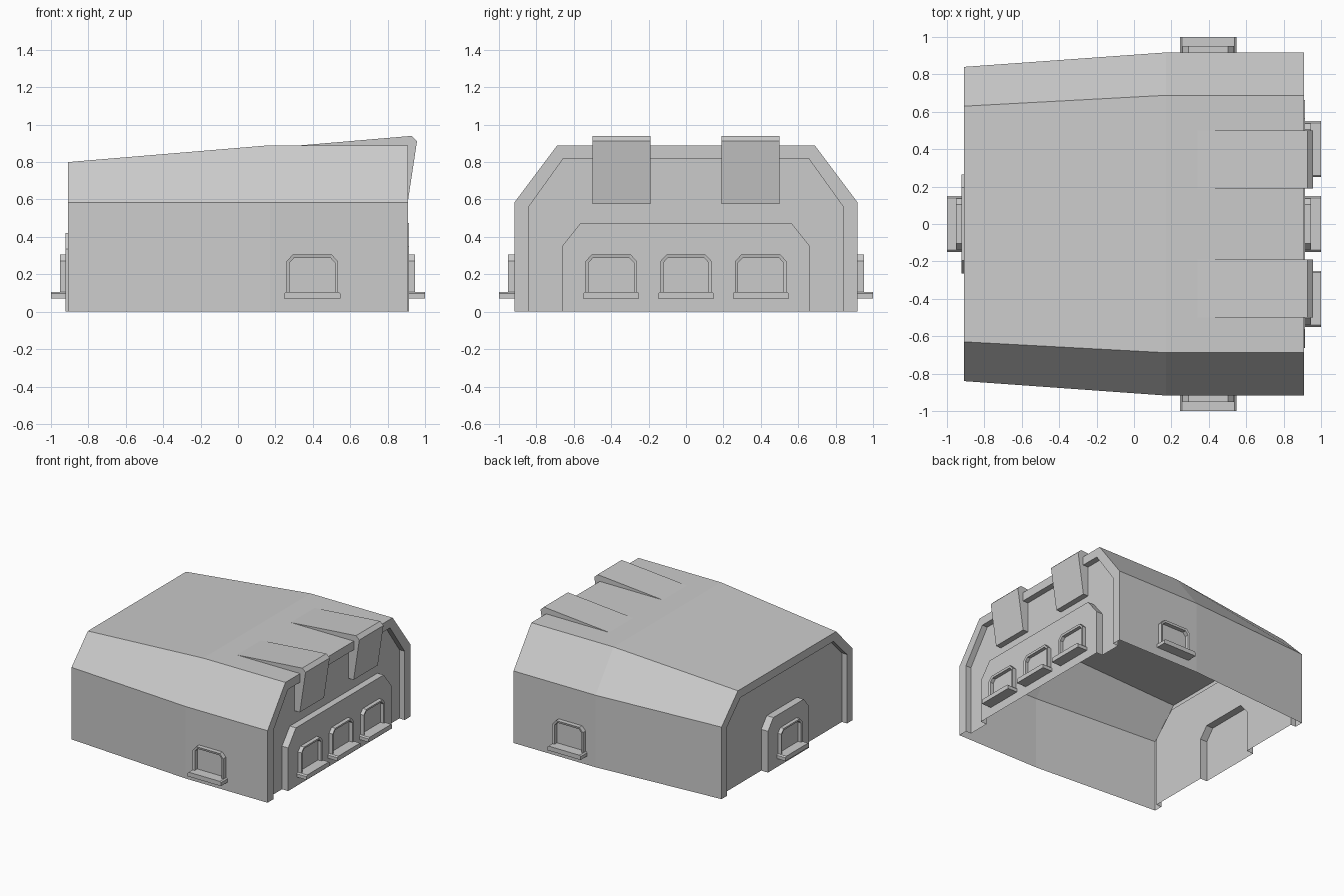
import bpy, bmesh, math
from mathutils import Matrix, Vector

if "Cube" in bpy.data.objects:
    bpy.data.objects.remove(bpy.data.objects["Cube"])


def loft(name, sections, caps=False, closed=False, matrix=Matrix()):
    """Skin equal-length point rows into one flat-shaded surface."""
    bm = bmesh.new()
    rows = [[bm.verts.new(matrix @ Vector(p)) for p in s] for s in sections]
    n = len(rows[0])
    for a, b in zip(rows, rows[1:]):
        for i in range(n if closed else n - 1):
            j = (i + 1) % n
            bm.faces.new((a[i], a[j], b[j], b[i]))
    if caps:
        bm.faces.new(rows[0][::-1])
        bm.faces.new(rows[-1])
    bmesh.ops.recalc_face_normals(bm, faces=bm.faces)
    mesh = bpy.data.meshes.new(name)
    bm.to_mesh(mesh)
    bm.free()
    ob = bpy.data.objects.new(name, mesh)
    bpy.context.collection.objects.link(ob)
    return ob


def arch(w, shoulder, top_w, top, base=0.0):
    """Flat-topped arch with chamfered shoulders, open at the bottom."""
    half = [(w, base), (w, shoulder), (top_w, top)]
    return half + [(-a, b) for a, b in reversed(half)]


def at_x(x, profile):
    return [(x, y, z) for y, z in profile]


# Hull: back panel, recessed wall, rim, outer skin, rim, recessed wall, front panel
small = arch(0.84, 0.585, 0.63, 0.80)
small_in = arch(0.77, 0.56, 0.597, 0.732)
big = arch(0.917, 0.585, 0.688, 0.89)
big_in = arch(0.843, 0.558, 0.655, 0.82)
back_panel = arch(0.265, 0.335, 0.195, 0.42)
front_panel = arch(0.663, 0.35, 0.563, 0.475)
loft("hull", [
    at_x(-0.922, back_panel), at_x(-0.862, back_panel),
    at_x(-0.862, small_in), at_x(-0.908, small_in),
    at_x(-0.908, small), at_x(0.17, big), at_x(0.908, big),
    at_x(0.908, big_in), at_x(0.86, big_in),
    at_x(0.86, front_panel), at_x(0.915, front_panel),
], caps=True)

# Roof buttresses: wedges folding over the front rim
wedge = [(0.34, 0.89), (0.928, 0.94), (0.957, 0.912), (0.906, 0.575),
         (0.86, 0.575), (0.86, 0.82), (0.908, 0.82), (0.908, 0.89)]
for side in (-1, 1):
    loft("roof_buttress", [[(x, side * y, z) for x, z in wedge]
                           for y in (0.19, 0.50)], caps=True, closed=True)


# Windows: raised arched frame with a projecting sill (local y points outwards)
def window(x, y, turn, frame_depth, sill_depth):
    m = Matrix.Translation((x, y, 0)) @ Matrix.Rotation(turn, 4, 'Z')
    outer = arch(0.137, 0.27, 0.105, 0.305, 0.09)
    inner = arch(0.121, 0.262, 0.097, 0.288, 0.09)
    rings = [(outer, 0), (outer, frame_depth), (inner, frame_depth - 0.004), (inner, 0)]
    loft("window_frame", [[(u, d, z) for u, z in p] for p, d in rings], matrix=m)
    sill = arch(0.15, 0.097, 0.14, 0.106, 0.07)
    loft("window_sill", [[(u, d, z) for u, z in sill] for d in (0, sill_depth)],
         caps=True, closed=True, matrix=m)


for y in (-0.4, 0, 0.4):
    window(0.915, y, -math.pi / 2, 0.032, 0.085)
window(-0.922, 0, math.pi / 2, 0.030, 0.078)
window(0.397, 0.917, 0, 0.036, 0.083)
window(0.397, -0.917, math.pi, 0.036, 0.083)
